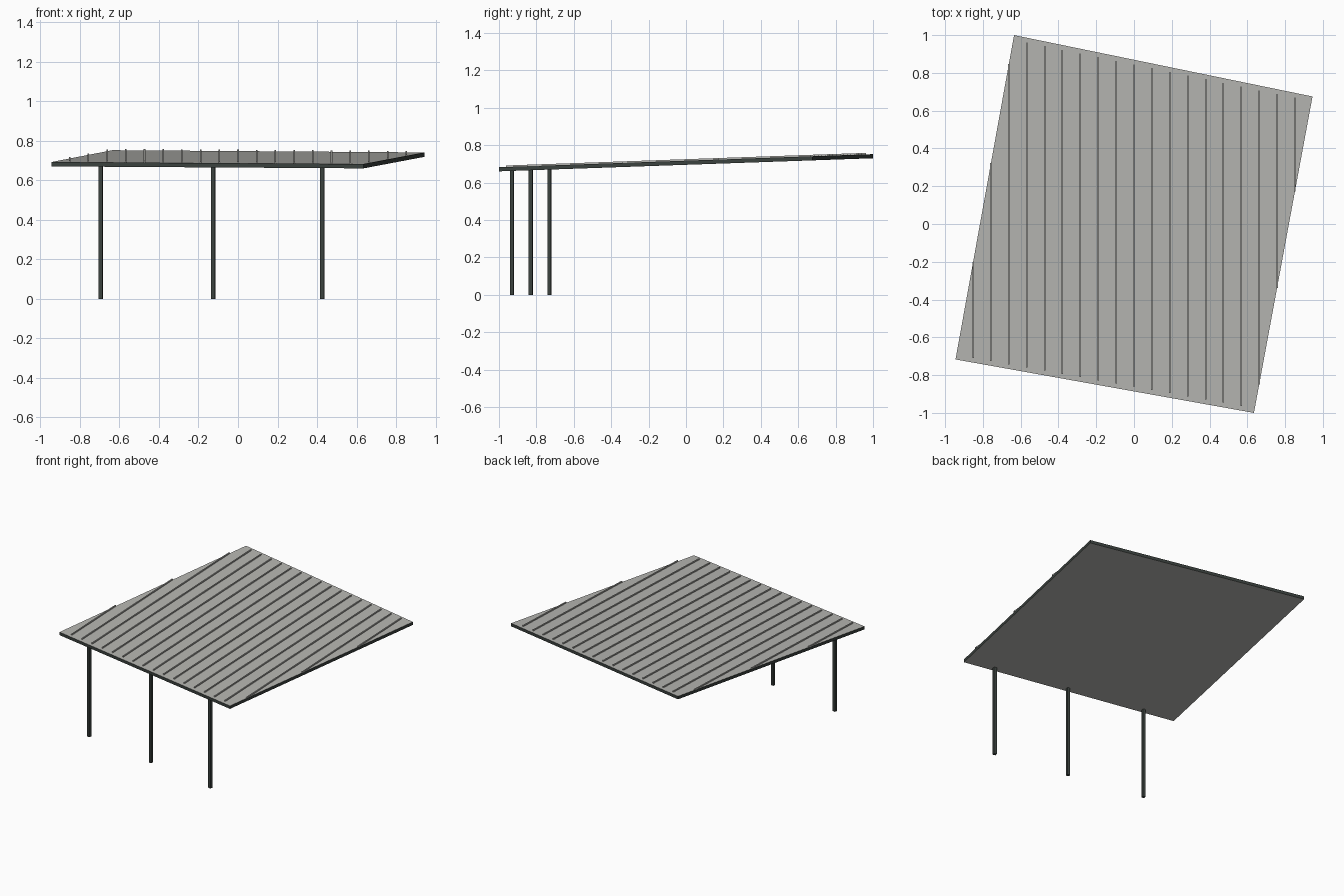
import bpy, bmesh, math
from mathutils import Matrix

cube = bpy.data.objects.get("Cube")
if cube:
    bpy.data.objects.remove(cube)


def material(name, rgb):
    m = bpy.data.materials.new(name)
    m.use_nodes = True
    m.diffuse_color = (*rgb, 1)
    m.node_tree.nodes["Principled BSDF"].inputs["Base Color"].default_value = (*rgb, 1)
    return m


GREY = material("roof_grey", (0.47, 0.47, 0.445))
DARK = material("dark_steel", (0.043, 0.053, 0.048))


def finish(name, bm, mats):
    mesh = bpy.data.meshes.new(name)
    bm.to_mesh(mesh)
    bm.free()
    for m in mats:
        mesh.materials.append(m)
    obj = bpy.data.objects.new(name, mesh)
    bpy.context.collection.objects.link(obj)
    return obj


# Roof outline in plan: front right, front left, back left, back right
A, B, C, D = (-0.945, -0.717), (0.635, -1.0), (0.945, 0.675), (-0.635, 1.0)
THICK = 0.022


def roof_z(y):
    return 0.717 + 0.035 * y


def edge_y(p, q, x):
    return p[1] + (q[1] - p[1]) * (x - p[0]) / (q[0] - p[0])


def prism(bm, outline, low, high):
    """Closed solid over a plan outline, following the roof slope."""
    base = bm.faces.new([bm.verts.new((x, y, roof_z(y) + low)) for x, y in outline])
    ext = bmesh.ops.extrude_face_region(bm, geom=[base], use_keep_orig=True)
    for v in ext["geom"]:
        if isinstance(v, bmesh.types.BMVert):
            v.co.z += high - low


# Sloping roof panel: grey sheet faces, dark edges
bm = bmesh.new()
prism(bm, (A, B, C, D), -THICK, 0)
bmesh.ops.recalc_face_normals(bm, faces=bm.faces)
for f in bm.faces:
    f.material_index = 0 if abs(f.normal.z) > 0.7 else 1
finish("roof_panel", bm, [GREY, DARK])

# Thin upright seams, trimmed to the roof outline
bm = bmesh.new()
COUNT, REACH, HEIGHT, HALF, INSET = 19, 0.852, 0.008, 0.004, 0.025
for i in range(COUNT):
    x = -REACH + 2 * REACH * i / (COUNT - 1)
    y0 = edge_y(A, B, x) + INSET if x < B[0] else edge_y(B, C, x)
    y1 = edge_y(D, C, x) - INSET if x > D[0] else edge_y(A, D, x)
    prism(bm, ((x - HALF, y0), (x + HALF, y0), (x + HALF, y1), (x - HALF, y1)), 0, HEIGHT)
bmesh.ops.recalc_face_normals(bm, faces=bm.faces)
finish("roof_seams", bm, [GREY])

# Square posts under the low edge
TURN = Matrix.Rotation(math.radians(-10.2), 4, "Z")
for side, x, y in (("right", -0.695, -0.73), ("middle", -0.125, -0.83), ("left", 0.427, -0.93)):
    top = roof_z(y) - THICK / 2
    bm = bmesh.new()
    bmesh.ops.create_cube(bm, size=1, matrix=Matrix.Translation((x, y, top / 2)) @ TURN
                          @ Matrix.Diagonal((0.02, 0.02, top, 1)))
    finish(side + "_post", bm, [DARK])
